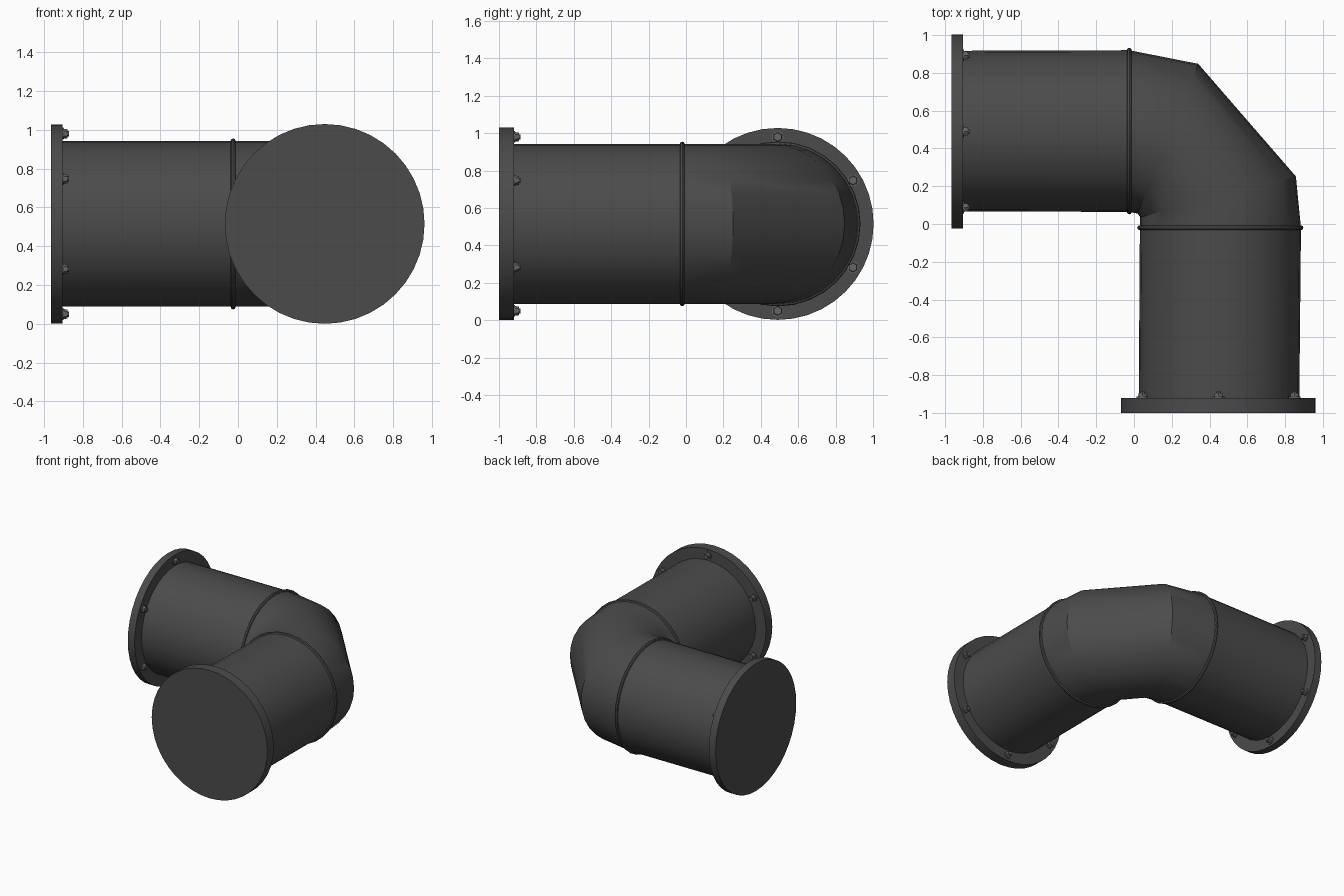
import bpy, bmesh, math
from mathutils import Matrix, Vector

cube = bpy.data.objects.get("Cube")
if cube:
    bpy.data.objects.remove(cube)

ZC = 0.515      # height of the pipe axis
R = 0.427       # pipe radius
SEG = 32


def material(name, value):
    m = bpy.data.materials.new(name)
    m.use_nodes = True
    colour = (value, value, value, 1)
    m.diffuse_color = colour
    m.node_tree.nodes["Principled BSDF"].inputs["Base Color"].default_value = colour
    return m


dark_grey = material("dark grey", 0.07)
steel_grey = material("steel grey", 0.13)


def finish(name, bm, mat):
    bmesh.ops.recalc_face_normals(bm, faces=bm.faces)
    mesh = bpy.data.meshes.new(name)
    bm.to_mesh(mesh)
    bm.free()
    mesh.materials.append(mat)
    ob = bpy.data.objects.new(name, mesh)
    bpy.context.collection.objects.link(ob)
    bpy.ops.object.select_all(action='DESELECT')
    ob.select_set(True)
    bpy.context.view_layer.objects.active = ob
    bpy.ops.object.shade_smooth_by_angle(angle=math.radians(30))
    return ob


def loft(name, sections, mat, capped=True):
    """Skin elliptical sections, each given by its inner and outer point in plan."""
    bm = bmesh.new()
    rings = []
    for inner, outer in sections:
        a, b = Vector((*inner, ZC)), Vector((*outer, ZC))
        mid, half = (a + b) / 2, (b - a) / 2
        ring = []
        for i in range(SEG):
            t = math.tau * i / SEG
            ring.append(bm.verts.new(mid + half * math.cos(t) + Vector((0, 0, R * math.sin(t)))))
        rings.append(ring)
    for p, q in zip(rings, rings[1:]):
        for i in range(SEG):
            j = (i + 1) % SEG
            bm.faces.new((p[i], p[j], q[j], q[i]))
    if capped:
        bm.faces.new(rings[0])
        bm.faces.new(rings[-1])
    return finish(name, bm, mat)


def disc(bm, frame, radius, start, end, sides, top=None):
    """Cylinder along the local z axis of frame."""
    place = frame @ Matrix.Translation((0, 0, (start + end) / 2))
    bmesh.ops.create_cone(bm, cap_ends=True, segments=sides, radius1=radius,
                          radius2=top or radius, depth=end - start, matrix=place)


def flange(side, frame, radius, thickness):
    bm = bmesh.new()
    disc(bm, frame, radius, 0, thickness, 40)
    finish(side + "_flange", bm, dark_grey)
    # six bolts on the inner face, each a washer, hex nut and stud
    bm = bmesh.new()
    for k in range(6):
        a = math.radians(90 + 60 * k)
        # the side bolts sit slightly towards the middle
        spot = frame @ Matrix.Translation((0.465 * math.cos(a), 0.465 * math.sin(a), thickness))
        disc(bm, spot, 0.031, -0.005, 0.006, 16)
        disc(bm, spot, 0.026, 0.006, 0.026, 6, 0.023)
        disc(bm, spot, 0.014, 0.026, 0.034, 10)
    finish(side + "_flange_bolts", bm, steel_grey)


def seam(name, frame, radius):
    """Thin raised bead around the pipe."""
    bm = bmesh.new()
    n = 8
    rows = []
    for i in range(SEG):
        a = math.tau * i / SEG
        row = []
        for j in range(n):
            b = math.tau * j / n
            r = radius + 0.013 * math.cos(b)
            row.append(bm.verts.new(frame @ Vector((r * math.cos(a), r * math.sin(a),
                                                    0.013 * math.sin(b)))))
        rows.append(row)
    for i in range(SEG):
        p, q = rows[i], rows[(i + 1) % SEG]
        for j in range(n):
            bm.faces.new((p[j], q[j], q[(j + 1) % n], p[(j + 1) % n]))
    finish(name, bm, dark_grey)


# frames whose local z runs along each pipe and whose local y points up
along_x = Matrix(((0, 0, 1, 0), (1, 0, 0, 0), (0, 1, 0, 0), (0, 0, 0, 1)))
along_y = Matrix(((-1, 0, 0, 0), (0, 0, 1, 0), (0, 1, 0, 0), (0, 0, 0, 1)))


def at(x, y, frame):
    return Matrix.Translation((x, y, ZC)) @ frame


# end flanges with bolts
flange("right", at(-0.965, 0.49, along_x), 0.513, 0.06)
flange("front", at(0.447, -1.0, along_y), 0.515, 0.08)

# straight pipes
loft("right_pipe", [((-0.92, 0.067), (-0.92, 0.917)), ((-0.025, 0.064), (-0.025, 0.92))], dark_grey)
loft("front_pipe", [((0.025, -0.94), (0.875, -0.94)), ((0.031, -0.02), (0.884, -0.02))], dark_grey)

# segmented elbow
loft("elbow", [((-0.025, 0.064), (-0.025, 0.92)),
               ((0.02, 0.055), (0.34, 0.848)),
               ((0.033, 0.035), (0.857, 0.252)),
               ((0.031, -0.02), (0.884, -0.02))], dark_grey)

# seam beads
seam("right_seam", at(-0.025, 0.492, along_x), 0.428)
seam("front_seam", at(0.457, -0.02, along_y), 0.427)
